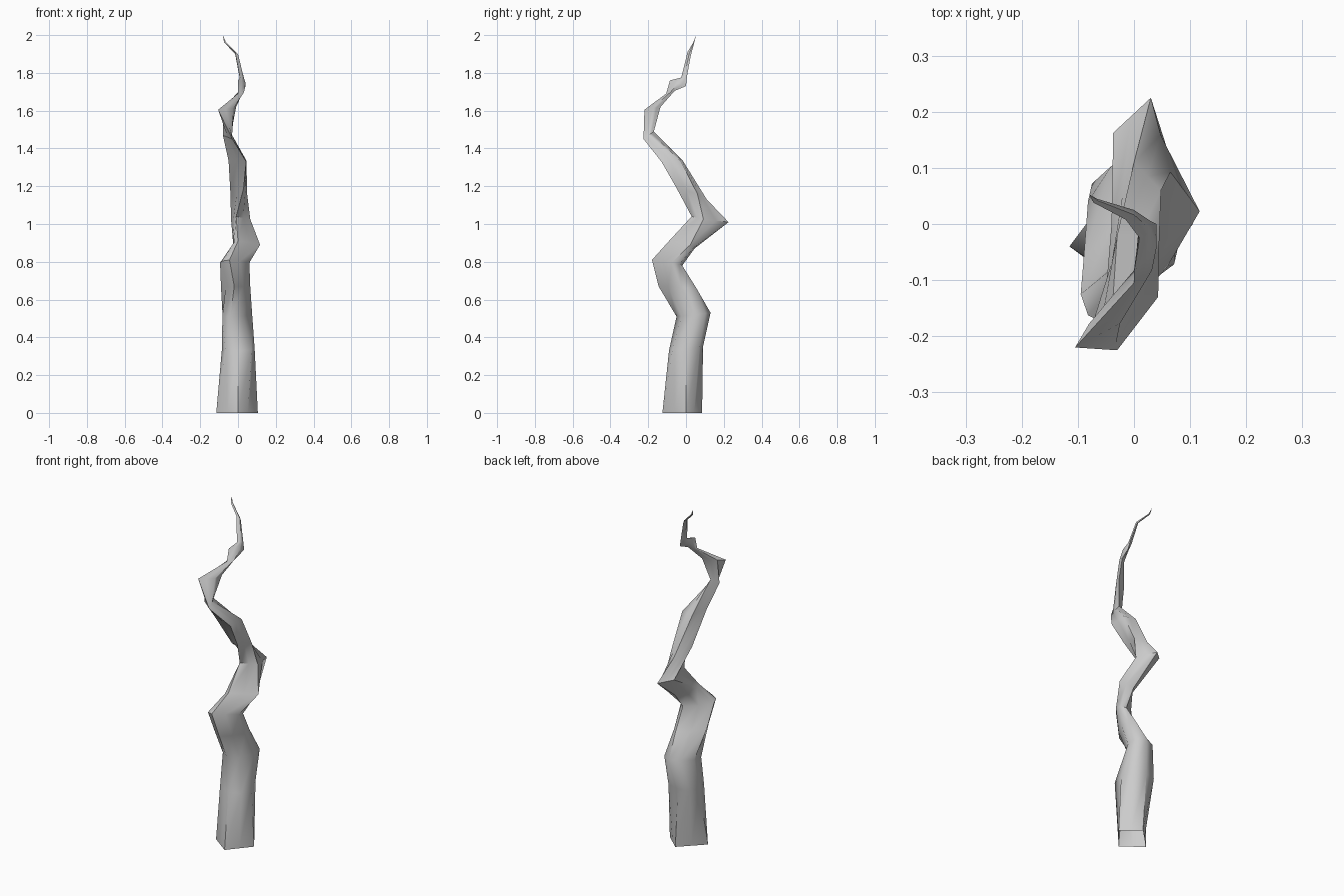
import bpy, bmesh, math
from mathutils import Vector

if "Cube" in bpy.data.objects:
    bpy.data.objects.remove(bpy.data.objects["Cube"])

# Crooked stem: each ring is front corner, back corner, left x, right x, twist
rings = [
    ((0, -.125, 0), (.01, .085, 0), -.115, .105, .02),
    ((0, -.09, .33), (-.01, .09, .35), -.085, .088, 0),
    ((-.04, -.05, .51), (.02, .13, .53), -.082, .075, 0),
    ((-.02, -.145, .67), (.03, .055, .66), -.09, .065, .02),
    ((-.045, -.18, .81), (.035, -.02, .78), -.095, .06, .025),
    ((0, -.09, .91), (.04, .045, .87), -.025, .117, .045),
    ((-.01, .03, 1.04), (.03, .225, 1.01), -.037, .065, -.035),
    ((.03, -.05, 1.19), (.0, .11, 1.13), -.04, .048, .03),
    ((.043, -.13, 1.33), (-.03, -.02, 1.34), -.05, .045, .045),
    ((-.03, -.225, 1.45), (-.04, -.17, 1.49), -.08, -.033, 0),
    ((-.105, -.22, 1.605), (-.01, -.135, 1.62), -.08, -.025, 0),
    ((0, -.105, 1.69), (.03, -.06, 1.705), .0, .032, 0),
    ((0, -.085, 1.76), (.04, 0, 1.73), .005, .04, 0),
    ((.01, -.025, 1.775), (.03, .005, 1.78), .008, .03, 0),
    ((-.015, .008, 1.91), (0, .025, 1.89), -.015, 0, 0),
    ((-.072, .038, 1.96), (-.066, .045, 1.965), -.074, -.064, 0),
]


def bulge(z):
    """How far the side middles are pushed out: the lower trunk is rounder."""
    if .1 < z < .4:
        return 1.6
    if z < .1 or z > .95:
        return 1
    return 1.4 if z < .6 else 1.2


bm = bmesh.new()
loops = []
for f, b, lx, rx, twist in rings:
    f, b = Vector(f), Vector(b)
    m = (f + b) / 2
    corners = [f, Vector((rx, m.y + twist, m.z)), b, Vector((lx, m.y - twist, m.z))]
    centre = sum(corners, Vector()) / 4
    ring = []
    for i, c in enumerate(corners):
        mid = (c + corners[(i + 1) % 4]) / 2
        ring += [c, centre + (mid - centre) * bulge(m.z)]
    loops.append([bm.verts.new(p) for p in ring])

# Sides and pointed tip, the base stays open
n = 8
for lo, hi in zip(loops, loops[1:]):
    for i in range(n):
        j = (i + 1) % n
        bm.faces.new((lo[i], lo[j], hi[j], hi[i]))
tip = bm.verts.new((-.08, .053, 2))
for i in range(n):
    bm.faces.new((loops[-1][i], loops[-1][(i + 1) % n], tip))

mesh = bpy.data.meshes.new("crooked_stem")
bm.to_mesh(mesh)
bm.free()
stem = bpy.data.objects.new("crooked_stem", mesh)
bpy.context.collection.objects.link(stem)
bpy.context.view_layer.objects.active = stem
stem.select_set(True)
bpy.ops.object.shade_smooth_by_angle(angle=math.radians(50))
